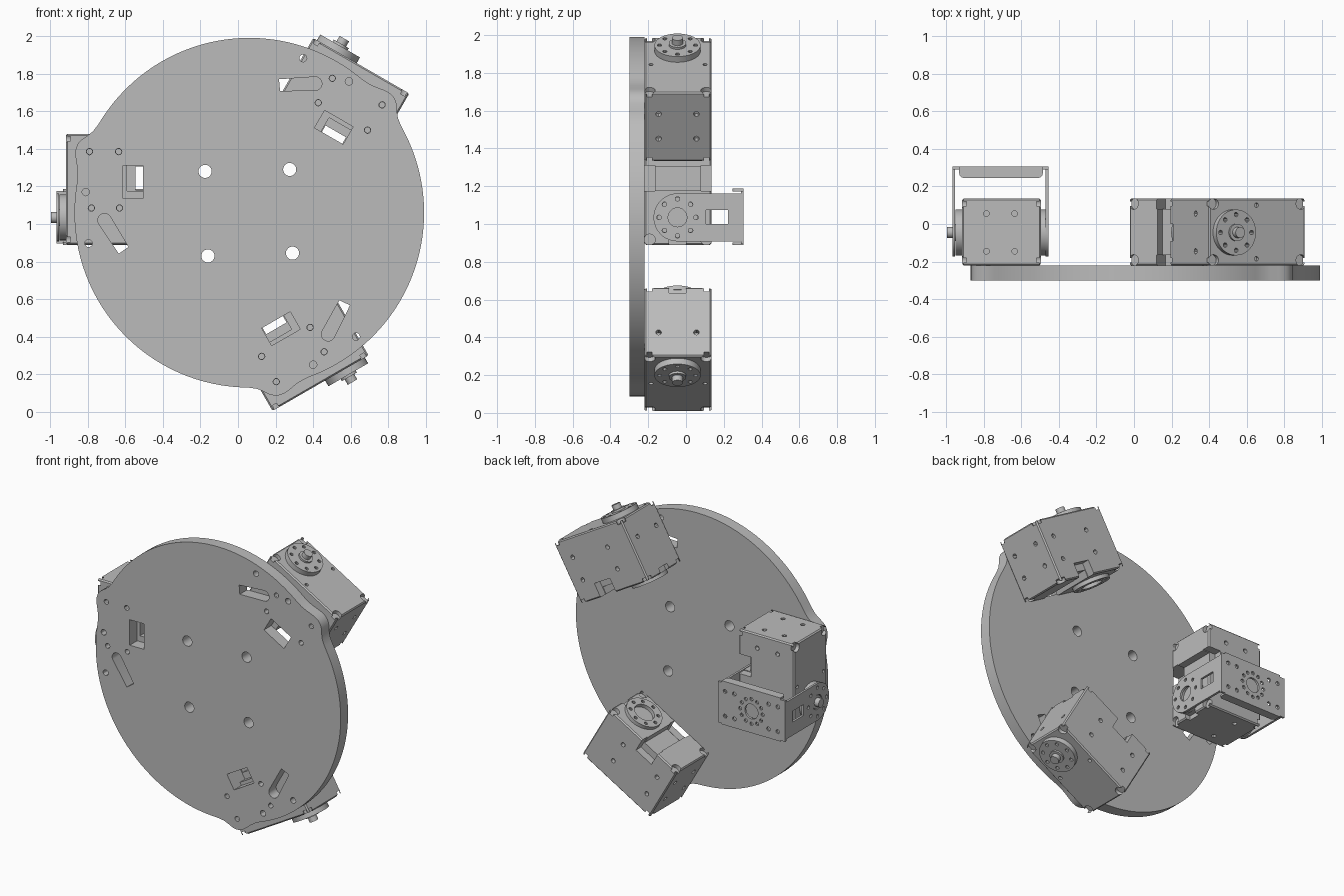
import bpy, bmesh, math
from mathutils import Matrix, Vector

if "Cube" in bpy.data.objects:
    bpy.data.objects.remove(bpy.data.objects["Cube"], do_unlink=True)

GREY = bpy.data.materials.new("plain_grey")
GREY.use_nodes = True
GREY.diffuse_color = (0.5, 0.5, 0.5, 1)
GREY.node_tree.nodes["Principled BSDF"].inputs["Base Color"].default_value = (0.5, 0.5, 0.5, 1)

CX, CZ = 0.06, 1.06               # disc centre
HY, HZ = -0.045, 1.035            # motor shaft axis (along x)
X0, X1 = -0.915, -0.495           # motor body extents
Y0, Y1 = -0.22, 0.135
Z0, Z1 = 0.89, 1.48
FACE_Y = Matrix.Rotation(math.pi / 2, 4, 'X')                   # (u, v) -> (x, z)
FACE_X = Matrix(((0, 0, 1, 0), (1, 0, 0, 0), (0, 1, 0, 0), (0, 0, 0, 1)))  # -> (y, z)
FACE_Z = Matrix.Identity(4)


def finish(name, mesh, matrix=None):
    if matrix:
        mesh.transform(matrix)
    mesh.materials.clear()
    mesh.materials.append(GREY)
    mesh.shade_smooth()
    mesh.set_sharp_from_angle(angle=math.radians(30))
    ob = bpy.data.objects.new(name, mesh)
    bpy.context.collection.objects.link(ob)
    return ob


def evaluated_mesh(ob):
    bpy.context.view_layer.update()
    dg = bpy.context.evaluated_depsgraph_get()
    return bpy.data.meshes.new_from_object(ob.evaluated_get(dg))


def circle(u, v, r, n=16, a0=0, a1=360):
    m = n if a1 - a0 == 360 else n - 1
    return [(u + r * math.cos(math.radians(a0 + (a1 - a0) * i / m)),
             v + r * math.sin(math.radians(a0 + (a1 - a0) * i / m))) for i in range(n)]


def rect(u0, u1, v0, v1):
    return [(u0, v0), (u1, v0), (u1, v1), (u0, v1)]


def ring(u, v, radius, r, count=8):
    return [circle(*p, r, 10) for p in circle(u, v, radius, count, 0)]


def plate(name, loops, low, high, facing):
    """Flat sheet: first loop is the outline, the others are holes."""
    cu = bpy.data.curves.new(name, 'CURVE')
    cu.dimensions, cu.fill_mode = '2D', 'BOTH'
    cu.extrude = (high - low) / 2
    for loop in loops:
        sp = cu.splines.new('POLY')
        sp.points.add(len(loop) - 1)
        for p, (u, v) in zip(sp.points, loop):
            p.co = (u, v, 0, 1)
        sp.use_cyclic_u = True
    tmp = bpy.data.objects.new(name + "_curve", cu)
    bpy.context.collection.objects.link(tmp)
    mesh = evaluated_mesh(tmp)
    bpy.data.objects.remove(tmp, do_unlink=True)
    bm = bmesh.new()
    bm.from_mesh(mesh)
    bmesh.ops.remove_doubles(bm, verts=bm.verts, dist=1e-5)
    bmesh.ops.recalc_face_normals(bm, faces=bm.faces)
    bm.to_mesh(mesh)
    bm.free()
    axis = Vector((0, 1, 0)) if facing is FACE_Y else facing.to_3x3() @ Vector((0, 0, 1))
    return finish(name, mesh, Matrix.Translation(axis * (low + high) / 2) @ facing)


def add_cyl(bm, centre, axis, r, depth, n=12):
    rot = Vector((0, 0, 1)).rotation_difference(Vector(axis)).to_matrix().to_4x4()
    bmesh.ops.create_cone(bm, cap_ends=True, segments=n, radius1=r, radius2=r, depth=depth,
                          matrix=Matrix.Translation(centre) @ rot)


def add_box(bm, x, y, z):
    size = Matrix.Diagonal((x[1] - x[0], y[1] - y[0], z[1] - z[0], 1))
    mid = Matrix.Translation((sum(x) / 2, sum(y) / 2, sum(z) / 2))
    return bmesh.ops.create_cube(bm, size=1, matrix=mid @ size)


def mesh_from(bm, name):
    mesh = bpy.data.meshes.new(name)
    bm.to_mesh(mesh)
    bm.free()
    return mesh


# Base disc with three rounded lobes and all openings
LOBE = [(10, .93), (12.5, .935), (14.7, .946), (17.5, .968), (19, .979), (20.5, .984), (22, .983),
        (23.5, .974), (25.5, .953), (27.4, .938), (30, .931), (33, .93)]


def turn(loop, k):
    c, s = math.cos(k * math.tau / 3), math.sin(k * math.tau / 3)
    return [(CX + (x - CX) * c - (z - CZ) * s, CZ + (x - CX) * s + (z - CZ) * c) for x, z in loop]


outline = []
for k in range(3):
    sector = LOBE + [(d, .93) for d in range(36, 130, 3)]
    outline += turn([(CX - r * math.cos(math.radians(d)), CZ + r * math.sin(math.radians(d)))
                     for d, r in sector], -k)
loops = [outline]
loops += [circle(x, z, 0.035, 24) for x, z in ((-.175, 1.28), (.275, 1.29), (-.16, .83), (.29, .845))]
slot = circle(-0.71, 1.02, 0.036, 10, 30, 210) + [(-0.634, 0.842), (-0.583, 0.878)]
mount = [(-.79, 1.385), (-.635, 1.385), (-.78, 1.085), (-.63, 1.085)]
for k in range(3):
    loops += [turn(circle(x, z, 0.017, 12), k) for x, z in mount]
    loops += [turn(circle(x, z, 0.02, 12), k) for x, z in ((-.81, 1.17), (-.795, .897))]
    loops += [turn(slot, k), turn(rect(-.612, -.505, 1.135, 1.31), k)]
plate("base_disc", loops, -0.30, Y0, FACE_Y)

# Motor body: bevelled box
bm = bmesh.new()
add_box(bm, (X0, X1), (Y0, Y1), (Z0, Z1))
bmesh.ops.bevel(bm, geom=bm.edges[:], offset=0.008, segments=1, affect='EDGES')
body = finish("motor_body_blank", mesh_from(bm, "motor_body_blank"))

# Cutter: cable recess, screw holes and corner pits
bm = bmesh.new()
add_box(bm, (-.545, -.4), (-.4, .3), (1.18, 1.305))
for ys in ((-.4, -.165), (.08, .3)):
    add_box(bm, (-.59, -.42), ys, (1.175, 1.31))
add_box(bm, (-.53, -.45), (-.09, 0), (.8, .92))
for y in (HY - 0.1, HY + 0.1):
    for x in (-.785, -.635):
        add_cyl(bm, (x, y, Z1), (0, 0, 1), .015, .06)
    add_cyl(bm, (-.77, y, Z0), (0, 0, 1), .015, .06)
for x, z in mount:
    for y in (Y0, Y1):
        add_cyl(bm, (x, y, z), (0, 1, 0), .015, .06)
for x in (X0, X1):
    for y in (Y0 + .027, Y1 - .027):
        for z in (Z0 + .027, Z1 - .027):
            add_cyl(bm, (x, y, z), (1, 0, 0), .03, .05, 16)
for y in (Y0 + .035, Y1 - .035):
    add_cyl(bm, (X0, y, 1.18), (1, 0, 0), .012, .04)
cutter = bpy.data.objects.new("motor_cutter", mesh_from(bm, "motor_cutter"))
cutter.hide_render = True
bpy.context.collection.objects.link(cutter)
mod = body.modifiers.new("cut", 'BOOLEAN')
mod.operation, mod.solver, mod.object, mod.use_self = 'DIFFERENCE', 'EXACT', cutter, True
cut_mesh = evaluated_mesh(body)
for ob in (body, cutter):
    bpy.data.objects.remove(ob, do_unlink=True)
motor = [finish("motor_body", cut_mesh)]

# Drive horn, hub and idler ring
motor.append(plate("drive_horn", [circle(HY, HZ, .122, 40)] + ring(HY, HZ, .095, .012), -.95, X0, FACE_X))
bm = bmesh.new()
add_cyl(bm, (-.94, HY, HZ), (1, 0, 0), .046, .045, 24)
add_cyl(bm, (-.965, HY, HZ), (1, 0, 0), .029, .06, 24)
motor.append(finish("drive_hub", mesh_from(bm, "drive_hub")))
motor.append(plate("idler_ring", [circle(HY, HZ, .122, 40), circle(HY, HZ, .068, 28)]
                   + ring(HY, HZ, .095, .012), X1, -.47, FACE_X))

# Repeat the motor at three stations
for k in (1, 2):
    spin = (Matrix.Translation((CX, 0, CZ)) @ Matrix.Rotation(k * math.tau / 3, 4, 'Y')
            @ Matrix.Translation((-CX, 0, -CZ)))
    for part in motor:
        copy = part.copy()
        copy.name = f"{part.name}_{k + 1}"
        copy.matrix_world = spin
        bpy.context.collection.objects.link(copy)

# U-shaped bracket on the left-hand motor
leg = circle(HY, HZ, .127, 20, 90, 270) + [(.305, HZ - .127), (.305, HZ + .127)]
for name, a, b in (("bracket_drive_leg", -.966, -.951), ("bracket_idler_leg", -.47, -.455)):
    plate(name, [leg, circle(HY, HZ, .05, 24), rect(.105, .222, 1.0, 1.075)]
          + ring(HY, HZ, .098, .012), a, b, FACE_X)
mx = -0.71
corner_holes = [circle(mx + sx * d, HZ + sz * .085, .014, 10)
                for sx in (-1, 1) for sz in (-1, 1) for d in (.13, .2)]
plate("bracket_bridge", [rect(-.966, -.455, HZ - .14, HZ + .14), circle(mx, HZ, .05, 24)]
      + ring(mx, HZ, .085, .012, 12) + corner_holes, .29, .305, FACE_Y)
lip = ([(-.485, .305), (-.93, .305)] + circle(-.905, .27, .025, 5, 180, 270)
       + circle(-.51, .27, .025, 5, 270, 360 - 1e-3))
plate("bracket_lower_lip", [lip], .888, .903, FACE_Z)
plate("bracket_upper_lip", [lip], 1.172, 1.187, FACE_Z)
